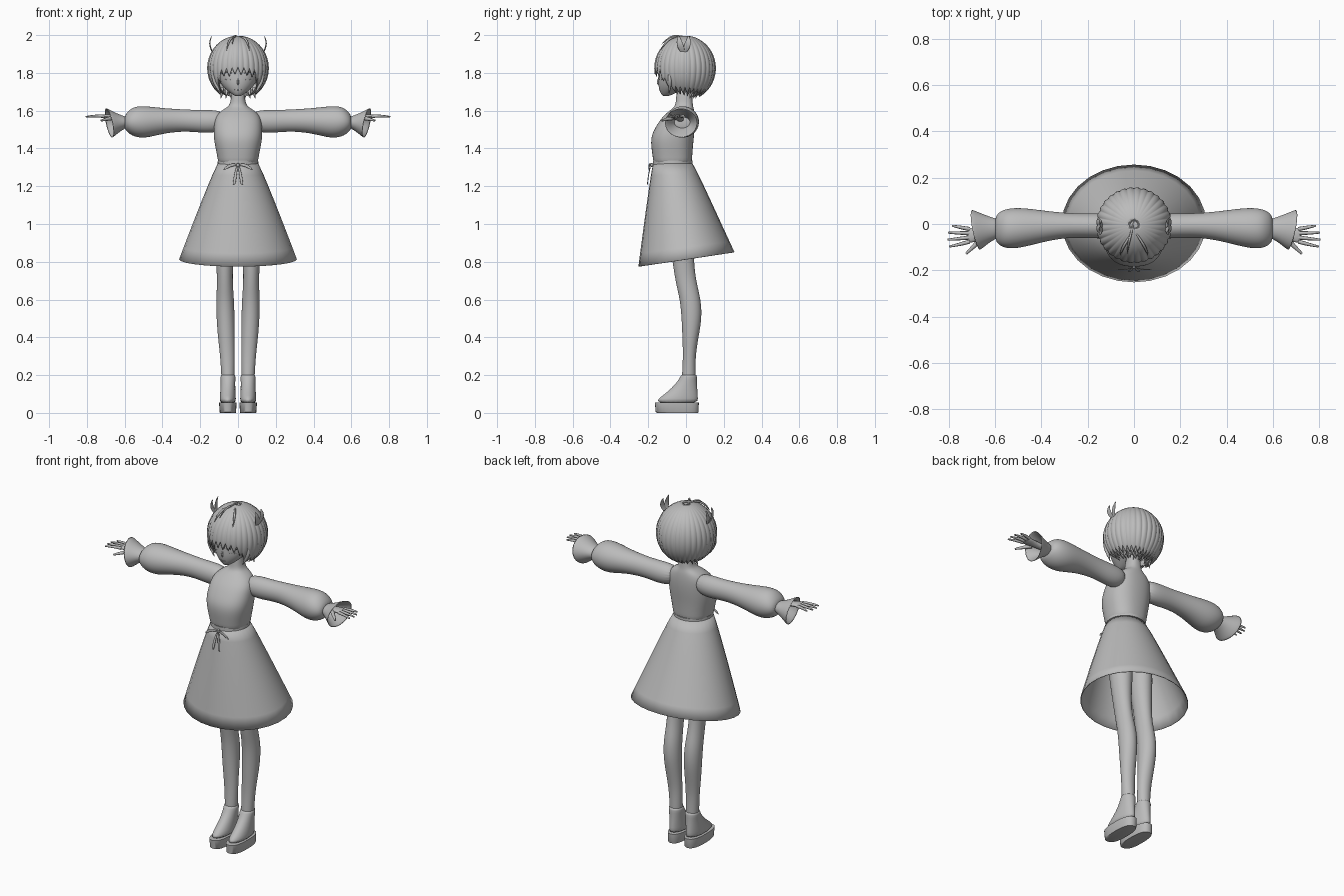
import bpy, bmesh, random
from math import sin, cos, pi, tau, radians, degrees, sqrt
from mathutils import Vector

cube = bpy.data.objects.get("Cube")
if cube:
    bpy.data.objects.remove(cube, do_unlink=True)
random.seed(4)

GREY = (0.5, 0.5, 0.5, 1)
mat = bpy.data.materials.new("plain grey")
mat.use_nodes = True
mat.diffuse_color = GREY
mat.node_tree.nodes["Principled BSDF"].inputs["Base Color"].default_value = GREY


def interp(x, table):
    """Piecewise linear lookup in rows of (x, values...)."""
    for a, b in zip(table, table[1:]):
        if x <= b[0]:
            f = max(0, (x - a[0]) / (b[0] - a[0]))
            return [p + (q - p) * f for p, q in zip(a[1:], b[1:])]
    return list(table[-1][1:])


def finish(ob, mirror, subsurf=0, thickness=0):
    bpy.context.collection.objects.link(ob)
    ob.data.materials.append(mat)
    if thickness:
        mod = ob.modifiers.new("thickness", "SOLIDIFY")
        mod.thickness, mod.offset = thickness, 0
    if subsurf:
        mod = ob.modifiers.new("smooth", "SUBSURF")
        mod.levels = mod.render_levels = subsurf
    if mirror:
        ob.modifiers.new("mirror", "MIRROR")
    return ob


def make_mesh(name, rows, closed=True, caps=True, mirror=False, subsurf=0, thickness=0):
    """Skin a list of point rows."""
    bm = bmesh.new()
    vs = [[bm.verts.new(p) for p in row] for row in rows]
    n = len(rows[0])
    for a, b in zip(vs, vs[1:]):
        for i in range(n if closed else n - 1):
            j = (i + 1) % n
            bm.faces.new((a[i], a[j], b[j], b[i]))
    if caps:
        bm.faces.new(vs[0])
        bm.faces.new(vs[-1])
    bmesh.ops.recalc_face_normals(bm, faces=bm.faces)
    me = bpy.data.meshes.new(name)
    bm.to_mesh(me)
    bm.free()
    me.polygons.foreach_set("use_smooth", [True] * len(me.polygons))
    me.set_sharp_from_angle(angle=radians(50))
    return finish(bpy.data.objects.new(name, me), mirror, subsurf, thickness)


def loft_z(name, rings, n=24, power=1.0, slope=0, **kw):
    """Rings of (z, centre x, half width, front y, back y)."""
    rows = []
    for k, (z, cx, rx, yf, yb) in enumerate(rings):
        row = []
        for i in range(n):
            c, s = cos(tau * i / n), sin(tau * i / n)
            c = abs(c) ** power * (1 if c > 0 else -1)
            s = abs(s) ** power * (1 if s > 0 else -1)
            y = (yf + yb) / 2 + (yb - yf) / 2 * s
            row.append((cx + rx * c, y, z + slope * y * k / (len(rings) - 1)))
        rows.append(row)
    return make_mesh(name, rows, **kw)


def loft_x(name, rings, n=20, **kw):
    """Rings of (x, front y, back y, bottom z, top z, tilt)."""
    rows = []
    for x, yf, yb, zb, zt, tilt in rings:
        row = []
        for i in range(n):
            dy = (yb - yf) / 2 * cos(tau * i / n)
            dz = (zt - zb) / 2 * sin(tau * i / n)
            row.append((x + tilt * (dy + dz), (yf + yb) / 2 + dy, (zb + zt) / 2 + dz))
        rows.append(row)
    return make_mesh(name, rows, mirror=True, **kw)


def tube(name, pts, radii, mirror=True):
    cu = bpy.data.curves.new(name, "CURVE")
    cu.dimensions, cu.bevel_depth, cu.bevel_resolution = "3D", 1, 2
    cu.resolution_u, cu.use_fill_caps = 6, True
    sp = cu.splines.new("NURBS")
    sp.points.add(len(pts) - 1)
    for p, co, r in zip(sp.points, pts, radii):
        p.co, p.radius = (*co, 1), r
    sp.order_u, sp.use_endpoint_u = 3, True
    return finish(bpy.data.objects.new(name, cu), mirror)


def ribbon(name, pts, widths, side, mirror=True):
    side = Vector(side)
    rows = [[Vector(p) - side * w, Vector(p) + side * w] for p, w in zip(pts, widths)]
    return make_mesh(name, rows, closed=False, caps=False, mirror=mirror,
                     subsurf=2, thickness=0.005)


# Torso and neck
loft_z("bodice", [
    (1.30, 0, .104, -.170, .030), (1.35, 0, .108, -.176, .033), (1.42, 0, .124, -.187, .038),
    (1.47, 0, .130, -.184, .044), (1.52, 0, .128, -.158, .048), (1.565, 0, .122, -.128, .048),
    (1.60, 0, .092, -.088, .044), (1.618, 0, .056, -.064, .039), (1.64, 0, .037, -.052, .035),
    (1.73, 0, .035, -.052, .030)], power=.85, subsurf=2)

# Flared skirt with a hem that is lower at the front
skirt = []
for k in range(9):
    t = k / 8
    f = t ** .92
    skirt.append((1.325 - .513 * t, 0, .103 + .207 * f, -.172 - .078 * f, .03 + .225 * f))
loft_z("skirt", skirt, n=28, slope=.15, caps=False, thickness=.004)
loft_z("waistband", [(1.31, 0, .108, -.176, .035), (1.335, 0, .107, -.176, .035)], n=28)

# Waist bow
ribbon("bow_loops", [(.004, -.186, 1.312), (.04, -.198, 1.315), (.08, -.195, 1.285)],
       [.006, .010, .009], (0, 0, 1))
ribbon("bow_tails", [(.004, -.186, 1.310), (.014, -.200, 1.26), (.022, -.205, 1.20)],
       [.005, .008, .009], (1, 0, 0))
loft_z("bow_knot", [(1.30, 0, .010, -.194, -.170), (1.325, 0, .010, -.194, -.170)], n=10, subsurf=1)

# Balloon sleeves and flared cuffs
loft_x("sleeves", [
    (.07, -.06, .035, 1.50, 1.595, 0), (.14, -.064, .048, 1.478, 1.606, 0),
    (.22, -.060, .046, 1.486, 1.604, 0), (.30, -.060, .048, 1.490, 1.608, 0),
    (.40, -.080, .060, 1.478, 1.614, 0), (.49, -.105, .072, 1.452, 1.626, 0),
    (.55, -.108, .068, 1.460, 1.624, 0), (.585, -.092, .052, 1.484, 1.596, 0),
    (.602, -.066, .026, 1.505, 1.570, 0)], subsurf=2)
loft_x("cuffs", [
    (.595, -.062, .022, 1.508, 1.568, 0), (.615, -.070, .028, 1.500, 1.574, .08),
    (.65, -.090, .045, 1.478, 1.592, .15), (.684, -.113, .062, 1.456, 1.614, .2)],
       caps=False, thickness=.004, subsurf=1)

# Hands
loft_x("palms", [
    (.58, -.045, -.005, 1.535, 1.565, 0), (.65, -.062, -.018, 1.548, 1.578, 0),
    (.69, -.082, -.014, 1.556, 1.582, 0), (.725, -.084, -.014, 1.561, 1.579, 0)],
       n=12, subsurf=1)
for i, (tip, name) in enumerate([(.785, "little"), (.803, "ring"), (.806, "middle"), (.798, "index")]):
    y = -.022 - .018 * i
    spread = .012 * (1.2 - i)
    tube(name + "_fingers", [(.71, y, 1.57), (.755, y + spread * .6, 1.574), (tip, y + spread, 1.567)],
         [.009, .008, .004])
tube("thumbs", [(.66, -.065, 1.562), (.69, -.095, 1.556), (.725, -.128, 1.548)], [.012, .010, .005])

# Legs
loft_z("legs", [
    (.12, .053, .033, -.025, .050), (.20, .053, .036, -.022, .052), (.30, .056, .039, -.016, .050),
    (.40, .062, .045, -.020, .067), (.50, .066, .049, -.024, .085), (.59, .068, .048, -.032, .081),
    (.66, .069, .044, -.048, .064), (.73, .070, .042, -.062, .050), (.82, .071, .048, -.075, .042),
    (.95, .069, .060, -.095, .042), (1.10, .066, .064, -.120, .050)],
       n=16, mirror=True, subsurf=2)

# Platform shoes
loft_z("shoe_soles", [
    (0, .054, .042, -.152, .064), (.004, .054, .044, -.160, .066), (.055, .054, .046, -.165, .068)],
       n=28, power=.8, mirror=True)
loft_z("shoe_uppers", [
    (.050, .054, .043, -.158, .064), (.075, .054, .043, -.150, .064), (.105, .054, .041, -.105, .062),
    (.155, .053, .038, -.052, .058), (.195, .053, .040, -.028, .058), (.205, .053, .038, -.025, .056)],
       n=24, mirror=True, subsurf=1)

# Head
HEAD = [(1.676, 0, .014, -.122, -.095), (1.69, 0, .036, -.133, -.06), (1.715, 0, .068, -.143, -.01),
        (1.75, 0, .098, -.149, .05), (1.80, 0, .118, -.146, .09), (1.86, 0, .122, -.147, .10),
        (1.92, 0, .100, -.115, .085), (1.965, 0, .04, -.06, .04)]
loft_z("head", HEAD, n=32, subsurf=2)


def face(x, z, lift=.002):
    cx, rx, yf, yb = interp(z, HEAD)
    y = (yf + yb) / 2 - (yb - yf) / 2 * sqrt(max(0, 1 - (x / rx) ** 2))
    return (x, y - lift, z)


# Face details following the head surface
def eye_ring(scale):
    return [face(.053 + .024 * scale * cos(tau * i / 20), 1.783 + .019 * scale * sin(tau * i / 20))
            for i in range(20)]


make_mesh("eyes", [eye_ring(1), eye_ring(.6), eye_ring(.15)], mirror=True, thickness=.003)
tube("upper_lashes", [face(*p) for p in [(.026, 1.79), (.038, 1.806), (.065, 1.808), (.084, 1.79)]],
     [.001, .003, .004, .002])
tube("lower_lashes", [face(*p) for p in [(.038, 1.765), (.055, 1.761), (.074, 1.768)]], [.001, .0015, .001])
tube("eyebrows", [face(*p) for p in [(.022, 1.83), (.05, 1.84), (.082, 1.828)]], [.001, .002, .001])
tube("mouth", [face(*p) for p in [(-.018, 1.712), (0, 1.708), (.018, 1.712)]], [.001, .003, .001], False)
tube("nose", [face(0, 1.775, -.004), face(0, 1.755, 0), face(0, 1.742, .003), face(0, 1.735, -.004)],
     [.003, .005, .005, .002], False)


# Bobbed hair: a domed shell of pointed locks, short over the face
def hair(name, size, locks, base, spike):
    per = 8
    n = locks * per
    jitter = [random.uniform(-4, 4) for _ in range(locks)]
    rows = []
    for k in range(1, 23):
        row = []
        for i in range(n):
            a = tau * i / n
            d = degrees(min(a, tau - a))
            lock = abs((i % per) / per * 2 - 1)
            end = interp(d, base)[0] + spike * (.5 - lock) + jitter[i // per] * (1 - lock)
            th = radians(end) * k / 22
            r = size * (1 + .03 * sin(th) * (sin(pi * (i % per) / per) - .6))
            row.append((.16 * r * sin(th) * sin(a), -.005 - .16 * r * sin(th) * cos(a),
                        1.825 + .17 * size * cos(th)))
        rows.append(row)
    make_mesh(name, rows, thickness=.004, caps=False)


hair("outer_hair", 1.0, 32, [(0, 96), (34, 100), (54, 130), (90, 134), (180, 142)], 16)
hair("inner_hair", .94, 27, [(0, 88), (38, 94), (56, 138), (100, 146), (180, 154)], 18)
loft_z("crown", [(1.975, 0, .055, -.06, .05), (1.992, 0, .025, -.03, .02)], n=20, subsurf=1)

# Loose strands over the crown and beside the face
tube("crown_strands", [(.002, -.03, 1.988), (.03, -.07, 1.994), (.055, -.115, 1.955), (.06, -.135, 1.92)],
     [.002, .006, .006, .001])
tube("crown_curl", [(.0, .02, 1.985), (-.01, -.03, 1.997), (-.025, -.09, 1.993), (-.03, -.13, 1.95)],
     [.002, .005, .005, .001], False)
tube("side_locks", [(.125, -.085, 1.84), (.132, -.085, 1.78), (.115, -.085, 1.73), (.09, -.09, 1.69)],
     [.004, .012, .010, .001])
for i in range(4):
    x = .012 + .024 * i
    tube("nape_lock", [(x, .075 - .012 * i, 1.72), (x, .06 - .012 * i, 1.69), (x * 1.08, .05 - .01 * i, 1.665)],
         [.010, .008, .001])

# Folded ribbon tufts at both sides of the head
for s, name in ((-1, "front"), (1, "rear")):
    ribbon(name + "_hair_tufts",
           [(.128, -.012, 1.895), (.146, -.012 + s * .014, 1.93), (.152, -.012 + s * .024, 1.965),
            (.138, -.012 + s * .026, 1.998)], [.006, .020, .018, .002], (.15, 1, 0))
